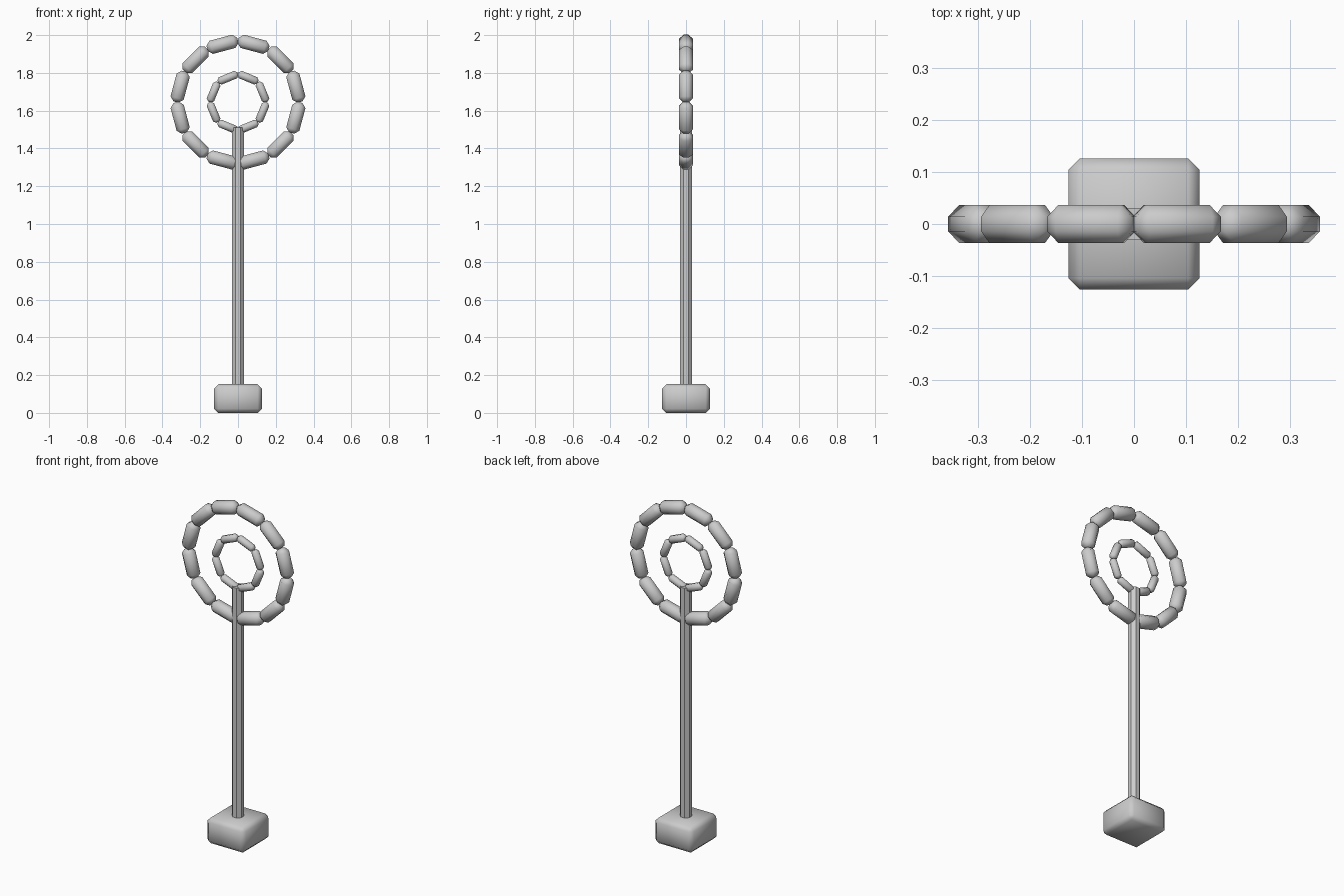
import bpy, math

if "Cube" in bpy.data.objects:
    bpy.data.objects.remove(bpy.data.objects["Cube"])

RING_Z = 1.645


def finish(obj, name, bevel=0.0):
    """Name the part, chamfer its edges and smooth it."""
    obj.name = name
    bpy.ops.object.transform_apply(location=False, rotation=False, scale=True)
    if bevel:
        mod = obj.modifiers.new("chamfer", 'BEVEL')
        mod.width = bevel
        mod.segments = 1
        mod.limit_method = 'NONE'
        bpy.ops.object.modifier_apply(modifier=mod.name)
        bpy.ops.object.shade_smooth_by_angle(angle=math.radians(60))
    return obj


def block(name, size, loc, rot_y=0.0, bevel=0.02):
    bpy.ops.mesh.primitive_cube_add(size=1, location=loc, rotation=(0, rot_y, 0))
    obj = bpy.context.object
    obj.scale = size
    return finish(obj, name, bevel)


def ring(name, count, radius, half, length, bevel):
    """Ring of chamfered bars set tangent to a circle in the xz plane."""
    for i in range(count):
        a = 2 * math.pi * (i + 0.5) / count
        loc = (radius * math.sin(a), 0, RING_Z + radius * math.cos(a))
        block(f"{name}_{i + 1}", (length, 2 * half, 2 * half), loc, a, bevel)


# Base block
block("base", (0.252, 0.252, 0.152), (0, 0, 0.076), bevel=0.022)

# Octagonal pole with flats facing the axes
bpy.ops.mesh.primitive_cylinder_add(
    vertices=8, radius=0.031 / math.cos(math.pi / 8), depth=1.37,
    location=(0, 0, 0.825), rotation=(0, 0, math.pi / 8))
finish(bpy.context.object, "pole")

# Outer and inner segmented rings
ring("outer_ring_bar", 12, 0.317, 0.036, 0.168, 0.022)
ring("inner_ring_bar", 8, 0.140, 0.021, 0.114, 0.013)
